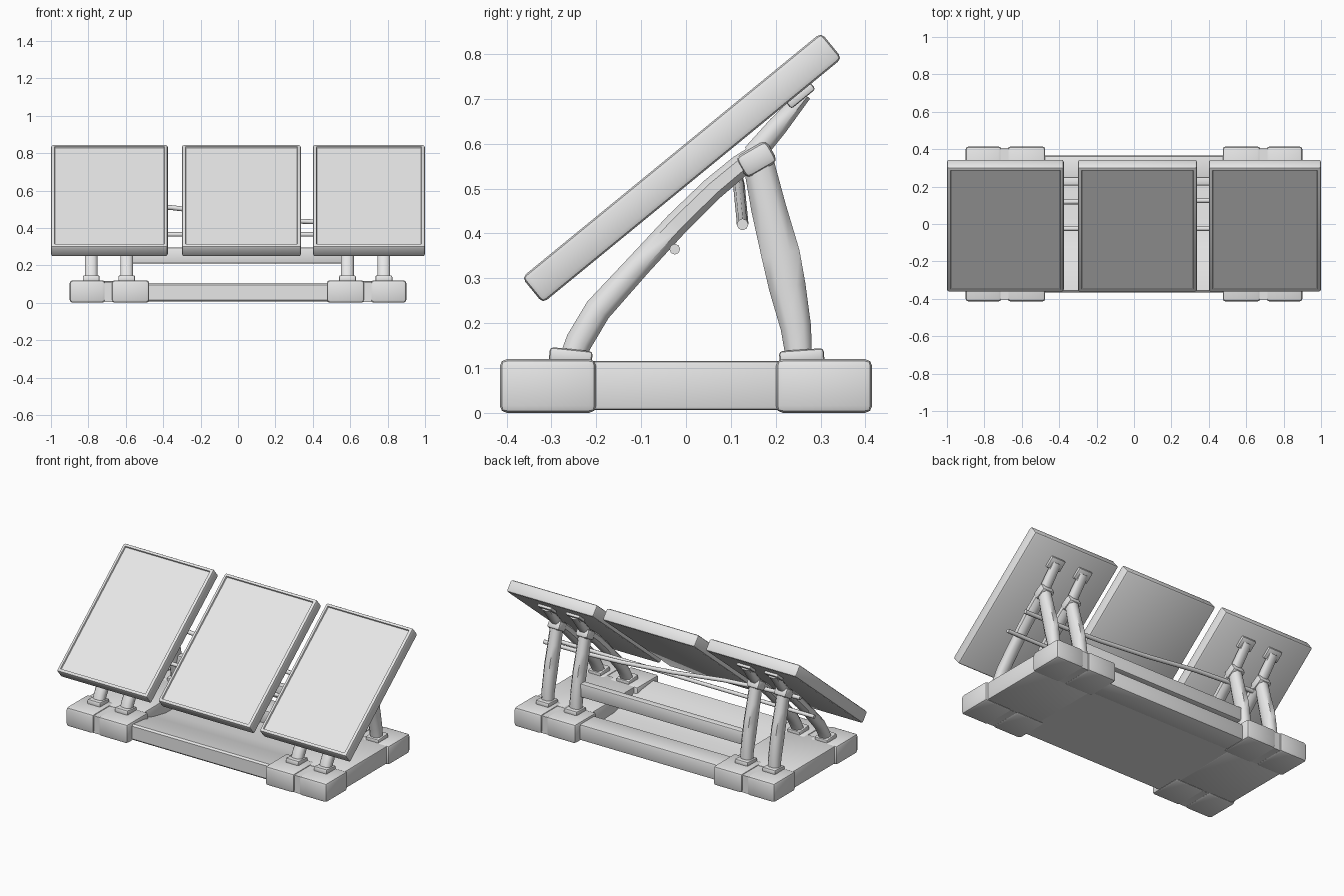
import bpy, bmesh, math
from mathutils import Vector, Matrix

if "Cube" in bpy.data.objects:
    bpy.data.objects.remove(bpy.data.objects["Cube"])

grey = bpy.data.materials.new("matte grey")
grey.diffuse_color = (0.8, 0.8, 0.8, 1)
grey.use_nodes = True
grey.node_tree.nodes["Principled BSDF"].inputs["Base Color"].default_value = grey.diffuse_color
TILT = math.atan2(0.54, 0.66)


def finish(bm, name, angle=35):
    bmesh.ops.recalc_face_normals(bm, faces=bm.faces)
    me = bpy.data.meshes.new(name)
    bm.to_mesh(me)
    bm.free()
    ob = bpy.data.objects.new(name, me)
    bpy.context.collection.objects.link(ob)
    me.materials.append(grey)
    bpy.ops.object.select_all(action='DESELECT')
    ob.select_set(True)
    bpy.context.view_layer.objects.active = ob
    bpy.ops.object.shade_smooth_by_angle(angle=math.radians(angle))
    return ob


def rounded_box(size, bevel, segments=2):
    bm = bmesh.new()
    bmesh.ops.create_cube(bm, size=1)
    bmesh.ops.scale(bm, vec=size, verts=bm.verts)
    if bevel:
        bmesh.ops.bevel(bm, geom=bm.edges[:], offset=bevel, segments=segments,
                        profile=0.5, affect='EDGES')
    return bm


def box(name, x, y, z, bevel=0.012):
    """Rounded box from its (min, max) range on each axis."""
    r = (x, y, z)
    bm = rounded_box([b - a for a, b in r], bevel)
    bmesh.ops.translate(bm, vec=[(a + b) / 2 for a, b in r], verts=bm.verts)
    return finish(bm, name)


def tilted_box(name, centre, size, angle, bevel):
    bm = rounded_box(size, bevel)
    bm.transform(Matrix.Translation(centre) @ Matrix.Rotation(angle, 4, 'X'))
    return finish(bm, name)


def extrude_x(name, profile, x0, x1):
    """Solid from a (y, z) outline swept along x."""
    bm = bmesh.new()
    face = bm.faces.new([bm.verts.new((x0, y, z)) for y, z in profile])
    ext = bmesh.ops.extrude_face_region(bm, geom=[face])
    bmesh.ops.translate(bm, vec=(x1 - x0, 0, 0),
                        verts=[v for v in ext["geom"] if isinstance(v, bmesh.types.BMVert)])
    return finish(bm, name)


def leg(name, x, stations, half_x):
    """Loft of chamfered sections along (y, z, width) stations."""
    bm = bmesh.new()
    pts = [Vector((0, s[0], s[1])) for s in stations]
    rings = []
    for i, p in enumerate(pts):
        d = (pts[min(i + 1, len(pts) - 1)] - pts[max(i - 1, 0)]).normalized()
        side = Vector((0, d.z, -d.y))
        h, ring = stations[i][2] / 2, []
        for u, v in ((1, .5), (.5, 1), (-.5, 1), (-1, .5),
                     (-1, -.5), (-.5, -1), (.5, -1), (1, -.5)):
            ring.append(bm.verts.new(p + Vector((x + u * half_x, 0, 0)) + side * v * h))
        rings.append(ring)
    for a, b in zip(rings, rings[1:]):
        for k in range(8):
            bm.faces.new((a[k], a[(k + 1) % 8], b[(k + 1) % 8], b[k]))
    bm.faces.new(rings[0])
    bm.faces.new(rings[-1])
    return finish(bm, name, 50)


def rod(name, points, radius):
    cu = bpy.data.curves.new(name, 'CURVE')
    cu.dimensions = '3D'
    cu.bevel_depth, cu.bevel_resolution, cu.use_fill_caps = radius, 2, True
    sp = cu.splines.new('POLY')
    sp.points.add(len(points) - 1)
    for p, co in zip(sp.points, points):
        p.co = (*co, 1)
    sp.use_smooth = True
    ob = bpy.data.objects.new(name, cu)
    bpy.context.collection.objects.link(ob)
    cu.materials.append(grey)


# Tilted panels with a recessed front face
for name, x0, x1 in (("left_panel", -1, -0.375), ("middle_panel", -0.30, 0.337),
                     ("right_panel", 0.40, 1)):
    bm = rounded_box((x1 - x0, 0.862, 0.074), 0.012)
    bm.normal_update()
    top = max(bm.faces, key=lambda f: f.normal.z * f.calc_area())
    bmesh.ops.inset_region(bm, faces=[top], thickness=0.010)
    bmesh.ops.inset_region(bm, faces=[top], thickness=0.004, depth=-0.008)
    bm.transform(Matrix.Translation(((x0 + x1) / 2, -0.009, 0.546))
                 @ Matrix.Rotation(TILT, 4, 'X'))
    finish(bm, name)

# Base: corner blocks with a recessed groove, side slabs and back beam
for sx, side in ((-1, "left"), (1, "right")):
    def span(a, b):
        return tuple(sorted((sx * a, sx * b)))
    box(side + "_slab", span(0.50, 0.885), (-0.25, 0.25), (0.006, 0.116), 0.008)
    for sy, end in ((-1, "front"), (1, "back")):
        ys = tuple(sorted((sy * 0.20, sy * 0.415)))
        ys_in = tuple(sorted((sy * 0.21, sy * 0.405)))
        box(f"{side}_{end}_outer_block", span(0.71, 0.90), ys, (0, 0.12), 0.016)
        box(f"{side}_{end}_inner_block", span(0.475, 0.675), ys, (0, 0.12), 0.016)
        box(f"{side}_{end}_groove", span(0.65, 0.73), ys_in, (0.005, 0.112), 0)
box("back_beam", (-0.52, 0.52), (0.22, 0.365), (0.006, 0.105), 0.01)

# Front beam running down smoothly into the floor
extrude_x("front_beam_and_floor", [(-0.365, 0.016), (-0.355, 0.006), (0.25, 0.008),
          (0.25, 0.025), (0.0, 0.032), (-0.12, 0.055), (-0.24, 0.092),
          (-0.355, 0.105), (-0.365, 0.095)], -0.52, 0.52)

# Raised bar between the back legs
box("cross_bar", (-0.58, 0.58), (0.205, 0.25), (0.21, 0.295), 0.008)

# Legs, feet, clamps, struts and panel brackets at the four stations
for i, x in enumerate((-0.785, -0.595, 0.585, 0.78)):
    leg(f"front_leg_{i}", x, [(-0.255, 0.12, 0.055), (-0.238, 0.16, 0.06),
        (-0.196, 0.23, 0.06), (-0.105, 0.33, 0.055), (-0.02, 0.422, 0.054),
        (0.06, 0.5, 0.052), (0.12, 0.55, 0.05), (0.16, 0.575, 0.05)], 0.034)
    leg(f"back_leg_{i}", x, [(0.252, 0.12, 0.058), (0.245, 0.19, 0.068),
        (0.226, 0.28, 0.082), (0.211, 0.353, 0.086), (0.184, 0.457, 0.078),
        (0.16, 0.565, 0.068)], 0.034)
    tilted_box(f"front_foot_{i}", (x, -0.257, 0.125), (0.09, 0.096, 0.034),
               math.radians(-6), 0.008)
    tilted_box(f"back_foot_{i}", (x, 0.258, 0.125), (0.09, 0.1, 0.032),
               math.radians(4), 0.008)
    tilted_box(f"clamp_{i}", (x, 0.157, 0.565), (0.085, 0.08, 0.055),
               math.radians(30), 0.014)
    leg(f"strut_{i}", x, [(0.15, 0.575, 0.05), (0.205, 0.64, 0.045),
        (0.265, 0.71, 0.03)], 0.028)
    tilted_box(f"bracket_{i}", (x, 0.255, 0.708), (0.095, 0.07, 0.022), TILT, 0.006)

# Thin rods running along the frame
rod("straight_rod", [(-0.87, -0.025, 0.365), (0.89, -0.025, 0.365)], 0.012)
rod("sagging_rod", [(-0.87, 0.112, 0.535), (-0.6, 0.114, 0.525), (-0.35, 0.118, 0.508),
    (0, 0.122, 0.465), (0.35, 0.125, 0.435), (0.6, 0.126, 0.424), (0.89, 0.126, 0.42)], 0.013)
